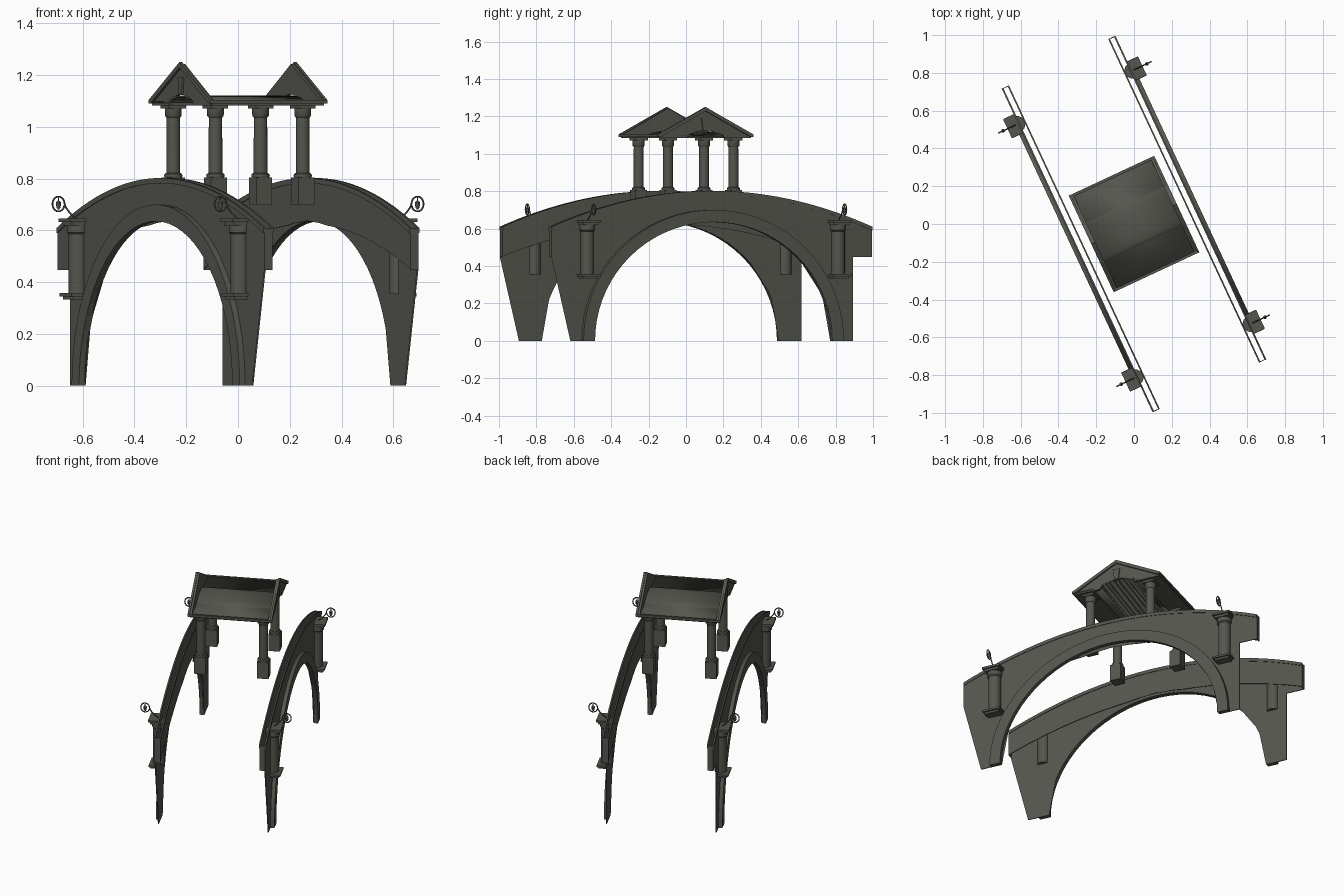
import bpy, bmesh, math
from mathutils import Matrix

if "Cube" in bpy.data.objects:
    bpy.data.objects.remove(bpy.data.objects["Cube"])

# Local frame: u runs along the bridge, v across it; everything is turned about z
TURN = Matrix.Rotation(math.radians(-65), 4, 'Z')
stone = bpy.data.materials.new("dark_stone")
stone.diffuse_color = (0.093, 0.093, 0.078, 1)
stone.use_nodes = True
stone.node_tree.nodes["Principled BSDF"].inputs["Base Color"].default_value = stone.diffuse_color


def finish(name, bm, smooth=False):
    bmesh.ops.recalc_face_normals(bm, faces=bm.faces)
    me = bpy.data.meshes.new(name)
    bm.to_mesh(me)
    bm.free()
    me.materials.append(stone)
    ob = bpy.data.objects.new(name, me)
    bpy.context.collection.objects.link(ob)
    ob.matrix_world = TURN
    if smooth:
        bpy.ops.object.select_all(action='DESELECT')
        ob.select_set(True)
        bpy.context.view_layer.objects.active = ob
        bpy.ops.object.shade_smooth_by_angle(angle=math.radians(40))
    return ob


def prism(name, pts, v0, v1):
    """Extrude a (u, z) outline across v."""
    bm = bmesh.new()
    a = [bm.verts.new((u, v0, z)) for u, z in pts]
    b = [bm.verts.new((u, v1, z)) for u, z in pts]
    n = len(pts)
    caps = [bm.faces.new(a), bm.faces.new(b)]
    for i in range(n):
        bm.faces.new((a[i], a[(i + 1) % n], b[(i + 1) % n], b[i]))
    bmesh.ops.triangulate(bm, faces=caps)
    return finish(name, bm)


def box(name, u0, u1, v0, v1, z0, z1):
    return prism(name, [(u0, z0), (u1, z0), (u1, z1), (u0, z1)], v0, v1)


def lathe(name, u, v, profile, n=20):
    """Turn an (r, z) profile around a vertical axis."""
    bm = bmesh.new()
    rings = []
    for r, z in profile:
        rings.append([bm.verts.new((u + r * math.cos(2 * math.pi * i / n),
                                    v + r * math.sin(2 * math.pi * i / n), z)) for i in range(n)])
    for a, b in zip(rings, rings[1:]):
        for i in range(n):
            bm.faces.new((a[i], a[(i + 1) % n], b[(i + 1) % n], b[i]))
    bm.faces.new(rings[0])
    bm.faces.new(rings[-1])
    return finish(name, bm, True)


HALF = 0.945
N = 32
US = [-HALF + 2 * HALF * i / N for i in range(N + 1)]


def top(u):
    return 0.80 - 0.215 * u * u


def deck(u):
    return 0.625 - 0.195 * u * u


def arch(a, h, n=36):
    return [(-a * math.cos(math.pi * i / n), h * math.sin(math.pi * i / n)) for i in range(n + 1)]


def opening(u, a=0.70, h=0.637):
    return h * math.sqrt(max(0, 1 - (u / a) ** 2))


top_line = [(u, top(u)) for u in US]
# Outer wall outline: curved top, side wings, legs and arched opening
wall = (top_line + [(HALF, 0.447), (0.833, 0.447), (0.833, 0), (0.70, 0)]
        + arch(0.70, 0.637)[::-1][1:-1]
        + [(-0.70, 0), (-0.833, 0), (-0.833, 0.447), (-HALF, 0.447)])
parapet = top_line + [(u, max(deck(u), opening(u))) for u in reversed(US)]
lip = [(u, z + 0.002) for u, z in top_line] + [(u, z - 0.018) for u, z in reversed(top_line)]
ring = arch(0.768, 0.70) + arch(0.70, 0.635)[::-1]

for s, side in ((1, "right"), (-1, "left")):
    # Side walls
    prism(side + "_outer_wall", wall, s * 0.323, s * 0.328)
    prism(side + "_inner_parapet", parapet, s * 0.294, s * 0.298)
    prism(side + "_outer_coping", lip, s * 0.323, s * 0.332)
    prism(side + "_inner_coping", lip, s * 0.290, s * 0.298)
    prism(side + "_arch_ring", ring, s * 0.328, s * 0.351)
    for e in (1, -1):
        box(side + "_wall_end", e * (HALF - 0.004), e * HALF, s * 0.294, s * 0.328, 0.447, top(HALF))

        # Engaged lamp pillars
        c = e * 0.740
        lathe(side + "_pillar", c, s * 0.337,
              [(0.036, 0.355), (0.036, 0.585), (0.043, 0.592), (0.043, 0.622)])
        box(side + "_pillar_cap", c - 0.055, c + 0.055, s * 0.323, s * 0.394, 0.632, 0.645)
        box(side + "_pillar_neck", c - 0.046, c + 0.046, s * 0.323, s * 0.384, 0.618, 0.632)
        box(side + "_pillar_ledge", c - 0.056, c + 0.056, s * 0.323, s * 0.39, 0.345, 0.357)
        box(side + "_pillar_bracket", c - 0.045, c + 0.045, s * 0.323, s * 0.38, 0.333, 0.345)

        # Curled lamp arm with a small lantern
        path = [(0.345, 0.645), (0.372, 0.667), (0.389, 0.689)]
        path += [(0.42 + 0.026 * math.cos(math.radians(t)), 0.702 + 0.029 * math.sin(math.radians(t)))
                 for t in range(180, -171, -25)]
        cu = bpy.data.curves.new(side + "_lamp_arm", 'CURVE')
        cu.dimensions = '3D'
        cu.bevel_depth = 0.0035
        cu.bevel_resolution = 1
        sp = cu.splines.new('POLY')
        sp.points.add(len(path) - 1)
        for p, (v, z) in zip(sp.points, path):
            p.co = (c, s * v, z, 1)
        cu.materials.append(stone)
        arm = bpy.data.objects.new(side + "_lamp_arm", cu)
        bpy.context.collection.objects.link(arm)
        arm.matrix_world = TURN
        lathe(side + "_lantern", c, s * 0.42,
              [(0.002, 0.73), (0.003, 0.716), (0.010, 0.708), (0.009, 0.690), (0.003, 0.680)], 8)

        # Pavilion columns on pedestals
        cu_, cv = e * 0.193, s * 0.186
        box("pedestal", cu_ - 0.034, cu_ + 0.034, cv - 0.034, cv + 0.034, 0.70, 0.805)
        lathe("column", cu_, cv,
              [(0.034, 0.805), (0.036, 0.811), (0.034, 0.818), (0.027, 0.822), (0.026, 1.035),
               (0.032, 1.042), (0.033, 1.07), (0.028, 1.074)])
        box("capital", cu_ - 0.037, cu_ + 0.037, cv - 0.037, cv + 0.037, 1.07, 1.085)

    # Pediment with arched underside, stepped moulding and keystone
    vault = [(0.115 * math.cos(math.pi * i / 12), 1.083 + 0.043 * math.sin(math.pi * i / 12))
             for i in range(13)]
    gable = ([(-0.27, 1.083), (-0.27, 1.10), (0, 1.243), (0.27, 1.10), (0.27, 1.083)] + vault)
    prism(side + "_pediment", gable, s * 0.226, s * 0.240)
    rake = [(-0.282, 1.092), (-0.282, 1.103), (0, 1.250), (0.282, 1.103), (0.282, 1.092),
            (0.262, 1.092), (0, 1.229), (-0.262, 1.092)]
    prism(side + "_pediment_moulding", rake, s * 0.238, s * 0.250)
    prism(side + "_keystone", [(-0.012, 1.122), (0.012, 1.122), (0.022, 1.19), (-0.022, 1.19)],
          s * 0.238, s * 0.247)

# Low vaulted roof sheet between the pediments
curve = [(-0.28, 1.098)] + [(0.115 * -math.cos(math.pi * i / 12), 1.098 + 0.022 * math.sin(math.pi * i / 12))
                            for i in range(13)] + [(0.28, 1.098)]
roof = prism("roof_vault", curve + [(u, z - 0.006) for u, z in reversed(curve)], -0.24, 0.24)
roof.data.shade_smooth()
for e in (1, -1):
    box("eave_beam", e * 0.15, e * 0.272, -0.236, 0.236, 1.083, 1.093)
    box("eave_edge", e * 0.268, e * 0.282, -0.250, 0.250, 1.090, 1.104)
